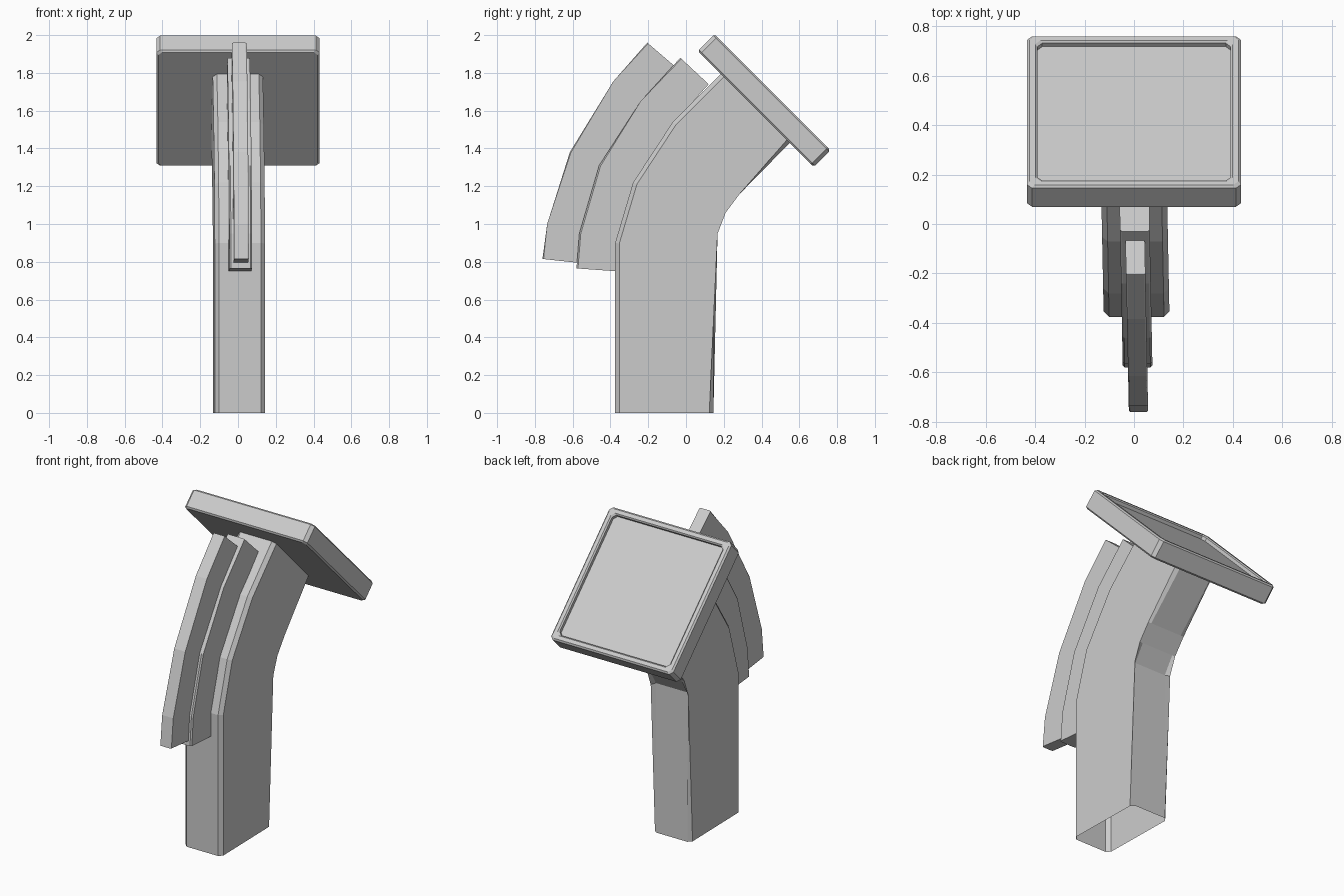
import bpy, bmesh
from math import radians
from mathutils import Matrix

if "Cube" in bpy.data.objects:
    bpy.data.objects.remove(bpy.data.objects["Cube"])


def finish(name, bm):
    bmesh.ops.recalc_face_normals(bm, faces=bm.faces)
    mesh = bpy.data.meshes.new(name)
    bm.to_mesh(mesh)
    bm.free()
    ob = bpy.data.objects.new(name, mesh)
    bpy.context.collection.objects.link(ob)
    return ob


def slab(name, outer, inner, hw, chamfer, open_bottom=False, open_inner=False, bevel_inner=False):
    """Side profile (y, z): outer chain and inner chain, both bottom to top, made hw thick each way."""
    bm = bmesh.new()
    pts = outer + inner[::-1]
    n, no = len(pts), len(outer)
    left = [bm.verts.new((-hw, y, z)) for y, z in pts]
    right = [bm.verts.new((hw, y, z)) for y, z in pts]
    bm.faces.new(left)
    bm.faces.new(right[::-1])
    for i in range(n):
        j = (i + 1) % n
        if (i == n - 1 and open_bottom) or (open_inner and no <= i < n - 1):
            continue
        bm.faces.new((left[i], right[i], right[j], left[j]))
    # chamfer the long edges
    edges = []
    for side in (left, right):
        for i in range(n - 1):
            if i < no - 1 or (bevel_inner and i >= no):
                edges.append(bm.edges.get((side[i], side[i + 1])))
    bmesh.ops.bevel(bm, geom=edges, offset=chamfer, segments=1, affect='EDGES')
    # slight sideways lean seen in the front and top views
    for v in bm.verts:
        v.co.x += 0.003 - 0.02 * v.co.y
    return finish(name, bm)


# curved post with an open bottom
post_front = [(-0.375, 0), (-0.375, 0.9), (-0.28, 1.22), (-0.07, 1.54), (0.185, 1.795)]
post_back = [(0.145, 0), (0.145, 0.955), (0.21, 1.06), (0.285, 1.16), (0.55, 1.43)]
slab("post", post_front, post_back, 0.133, 0.022, open_bottom=True, bevel_inner=True)

# wide and narrow ribs along the front of the post
wide_outer = [(-0.58, 0.765), (-0.565, 0.95), (-0.46, 1.31), (-0.24, 1.65), (-0.03, 1.88)]
wide_inner = [(-0.37, 0.75), (-0.37, 0.9), (-0.275, 1.22), (-0.065, 1.535), (0.12, 1.74)]
slab("wide_rib", wide_outer, wide_inner, 0.06, 0.008, open_inner=True)

narrow_outer = [(-0.76, 0.815), (-0.735, 1.0), (-0.615, 1.38), (-0.385, 1.755), (-0.205, 1.96)]
narrow_inner = [(-0.575, 0.795), (-0.56, 0.95), (-0.455, 1.31), (-0.235, 1.645), (-0.065, 1.84)]
slab("narrow_rib", narrow_outer, narrow_inner, 0.039, 0.006, open_inner=True)

# tilted square tray with cut corners and a shallow recess
bm = bmesh.new()
rings = []
for inset, z in [(0.01, -0.0625), (0, -0.053), (0, 0.053), (0.01, 0.0625),
                 (0.033, 0.0625), (0.041, 0.055), (0.041, 0.035)]:
    hx, hy, c = 0.432 - inset, 0.434 - inset, 0.02
    loop = [(hx - c, hy), (hx, hy - c), (hx, -hy + c), (hx - c, -hy),
            (-hx + c, -hy), (-hx, -hy + c), (-hx, hy - c), (-hx + c, hy)]
    rings.append([bm.verts.new((x, y, z)) for x, y in loop])
for a, b in zip(rings, rings[1:]):
    for i in range(8):
        j = (i + 1) % 8
        bm.faces.new((a[i], a[j], b[j], b[i]))
bm.faces.new(rings[0])
bm.faces.new(rings[-1])
bm.transform(Matrix.Translation((0, 0.414, 1.653)) @ Matrix.Rotation(radians(-45), 4, 'X'))
finish("tray", bm)
